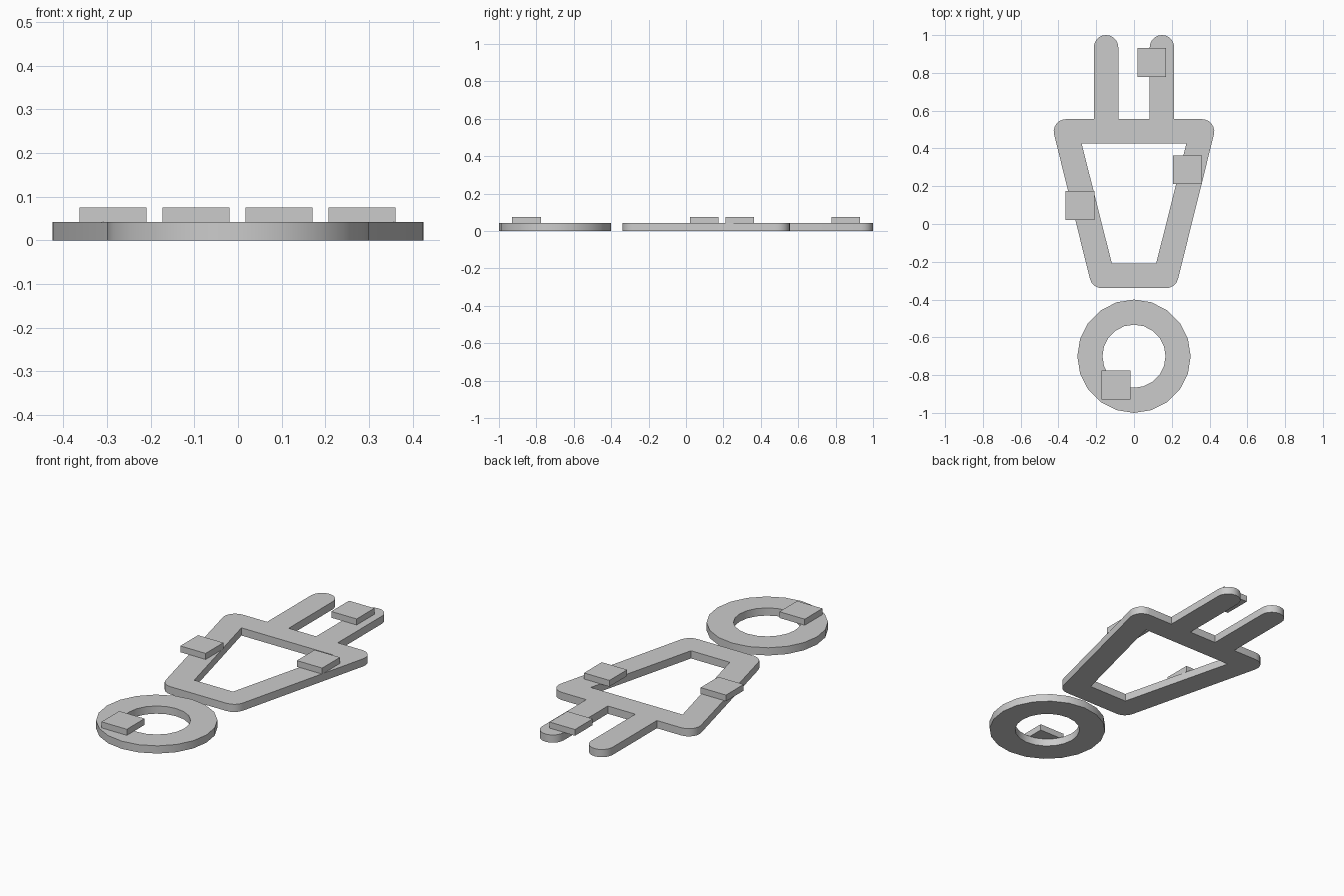
import bpy
import math

if "Cube" in bpy.data.objects:
    bpy.data.objects.remove(bpy.data.objects["Cube"], do_unlink=True)

PLATE = 0.042   # thickness of the flat plates
HALF = 0.065    # half width of the frame bars and prongs

grey = bpy.data.materials.new("light_grey")
grey.use_nodes = True
COLOUR = (0.6, 0.6, 0.6, 1)
grey.diffuse_color = COLOUR
grey.node_tree.nodes["Principled BSDF"].inputs["Base Color"].default_value = COLOUR


def arc(cx, cy, radius, start, end, steps):
    """Points along an arc, angles in degrees."""
    angles = [math.radians(start + (end - start) * i / steps) for i in range(steps + 1)]
    return [(cx + radius * math.cos(a), cy + radius * math.sin(a)) for a in angles]


def mirrored(half):
    """Close a right-hand outline with its mirror image."""
    return half + [(-x, y) for x, y in reversed(half)]


def plate(name, loops):
    """Flat plate from an outer loop and its holes, standing on z = 0."""
    curve = bpy.data.curves.new(name, "CURVE")
    curve.dimensions = "2D"
    curve.fill_mode = "BOTH"
    curve.extrude = PLATE / 2
    for loop in loops:
        spline = curve.splines.new("POLY")
        spline.points.add(len(loop) - 1)
        for point, (x, y) in zip(spline.points, loop):
            point.co = (x, y, 0, 1)
        spline.use_cyclic_u = True
    curve.materials.append(grey)
    obj = bpy.data.objects.new(name, curve)
    bpy.context.collection.objects.link(obj)
    bpy.ops.object.select_all(action="DESELECT")
    obj.select_set(True)
    bpy.context.view_layer.objects.active = obj
    bpy.ops.object.convert(target="MESH")
    obj = bpy.context.object
    for vertex in obj.data.vertices:
        vertex.co.z += PLATE / 2
    bpy.ops.object.shade_smooth_by_angle(angle=math.radians(30))
    return obj


# Tapered frame with rounded corners and two prongs
outer = (arc(0.17, -0.275, HALF, -90, -14, 4)
         + arc(0.36, 0.49, HALF, -14, 90, 6)
         + [(0.148 + HALF, 0.555)]
         + arc(0.148, 0.935, HALF, 0, 180, 10)
         + [(0.148 - HALF, 0.555)])
inner = [(0.117, -0.21), (0.277, 0.425)]
plate("pronged_frame", [mirrored(outer), mirrored(inner)])

# Separate ring in front of the frame
plate("ring", [arc(0, -0.7, r, 0, 342, 19) for r in (0.3, 0.167)])

# Square tabs resting on the plates
TAB, TAB_BOTTOM, TAB_TOP = 0.153, 0.041, 0.075
tabs = {
    "ring_tab": (-0.096, -0.853),
    "right_frame_tab": (-0.286, 0.097),
    "left_frame_tab": (0.284, 0.287),
    "prong_tab": (0.094, 0.855),
}
for name, (x, y) in tabs.items():
    bpy.ops.mesh.primitive_cube_add(size=1, location=(x, y, (TAB_BOTTOM + TAB_TOP) / 2))
    tab = bpy.context.object
    tab.name = name
    tab.scale = (TAB, TAB, TAB_TOP - TAB_BOTTOM)
    tab.data.materials.append(grey)
